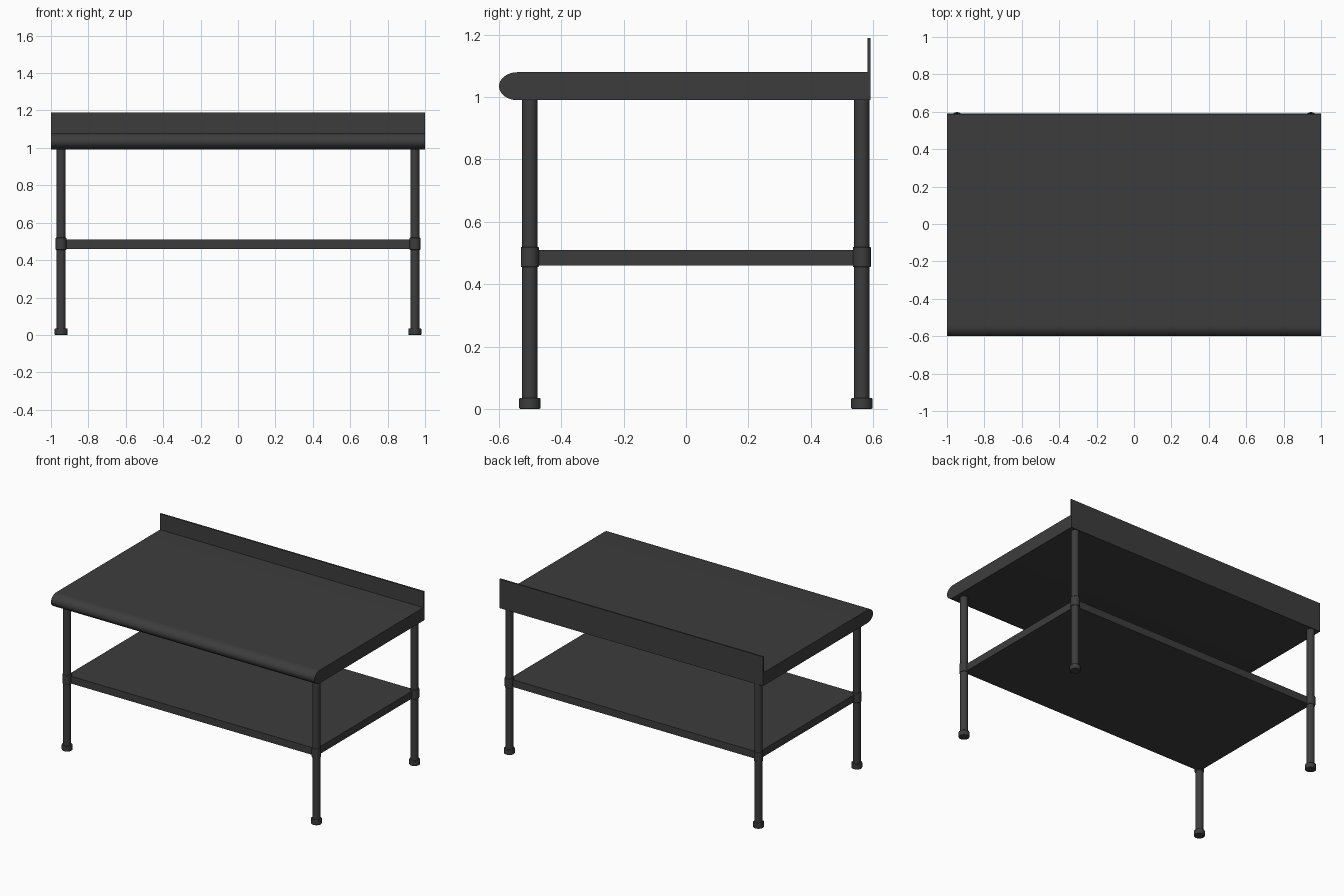
import bpy, bmesh, math

cube = bpy.data.objects.get("Cube")
if cube:
    bpy.data.objects.remove(cube, do_unlink=True)

steel = bpy.data.materials.new("dark_steel")
steel.use_nodes = True
color = (0.046, 0.046, 0.046, 1)
steel.diffuse_color = color
steel.node_tree.nodes["Principled BSDF"].inputs["Base Color"].default_value = color


def finish(obj, name):
    obj.name = name
    obj.data.materials.append(steel)
    bpy.ops.object.select_all(action='DESELECT')
    obj.select_set(True)
    bpy.context.view_layer.objects.active = obj
    bpy.ops.object.shade_smooth_by_angle(angle=math.radians(35))
    return obj


def extrude_x(name, profile, half):
    """Extrude a closed (y, z) profile along x."""
    mesh = bpy.data.meshes.new(name)
    bm = bmesh.new()
    face = bm.faces.new([bm.verts.new((-half, y, z)) for y, z in profile])
    result = bmesh.ops.extrude_face_region(bm, geom=[face])
    verts = [v for v in result["geom"] if isinstance(v, bmesh.types.BMVert)]
    bmesh.ops.translate(bm, verts=verts, vec=(2 * half, 0, 0))
    bmesh.ops.recalc_face_normals(bm, faces=bm.faces)
    bm.to_mesh(mesh)
    bm.free()
    obj = bpy.data.objects.new(name, mesh)
    bpy.context.collection.objects.link(obj)
    return finish(obj, name)


def tube(name, x, y, z0, z1, radius, bevel=0):
    bpy.ops.mesh.primitive_cylinder_add(vertices=32, radius=radius, depth=z1 - z0,
                                        location=(x, y, (z0 + z1) / 2))
    obj = bpy.context.object
    if bevel:
        mod = obj.modifiers.new("rounded_rim", 'BEVEL')
        mod.width = bevel
        mod.segments = 2
        mod.limit_method = 'ANGLE'
    return finish(obj, name)


# Worktop with rounded front edge and upstand folded up along the back
z0, z1, back, lip = 0.99, 1.08, 0.592, 1.19
mid, half_h, nose_y = (z0 + z1) / 2, (z1 - z0) / 2, -0.54
nose = []
for i in range(17):
    a = math.pi / 2 + math.pi * i / 16
    nose.append((nose_y + 0.06 * math.cos(a), mid + half_h * math.sin(a)))
extrude_x("worktop", nose + [(back, z0), (back, lip), (back - 0.01, lip), (back - 0.01, z1)], 1.0)

# Lower shelf, its corners held in the legs
leg_x, front_y, back_y = 0.946, -0.501, 0.564
extrude_x("lower_shelf", [(front_y, 0.46), (back_y, 0.46), (back_y, 0.51), (front_y, 0.51)], leg_x)

# Legs with shelf collars and feet
for side, x in (("left", leg_x), ("right", -leg_x)):
    for end, y in (("front", front_y), ("back", back_y)):
        tag = f"{end}_{side}"
        tube(f"{tag}_leg", x, y, 0.02, z0, 0.025)
        tube(f"{tag}_collar", x, y, 0.455, 0.52, 0.029, 0.003)
        tube(f"{tag}_foot", x, y, 0, 0.035, 0.034, 0.003)
